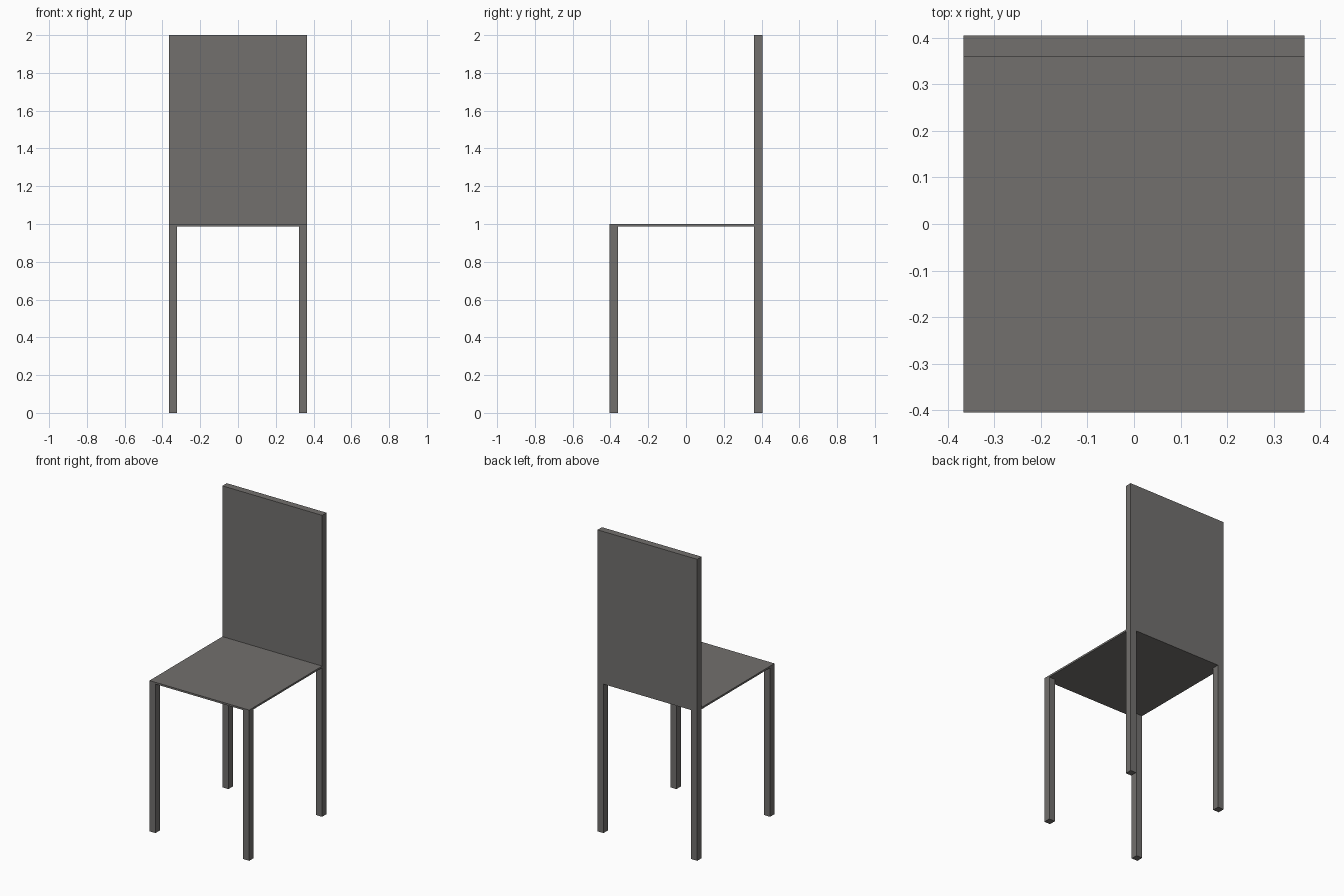
import bpy
import bmesh

if "Cube" in bpy.data.objects:
    bpy.data.objects.remove(bpy.data.objects["Cube"])

HALF_W, HALF_D = 0.366, 0.405      # overall half width and half depth
LEG_W, LEG_D = 0.044, 0.046        # leg cross-section
SEAT_TOP, SEAT_T, TOP = 1.0, 0.012, 2.0

grey = bpy.data.materials.new("warm grey")
grey.diffuse_color = (0.168, 0.162, 0.155, 1.0)
grey.use_nodes = True
grey.node_tree.nodes["Principled BSDF"].inputs["Base Color"].default_value = grey.diffuse_color


def finish(name, bm):
    bmesh.ops.recalc_face_normals(bm, faces=bm.faces)
    mesh = bpy.data.meshes.new(name)
    bm.to_mesh(mesh)
    bm.free()
    mesh.materials.append(grey)
    obj = bpy.data.objects.new(name, mesh)
    bpy.context.collection.objects.link(obj)
    return obj


def box(name, lo, hi):
    bm = bmesh.new()
    bmesh.ops.create_cube(bm, size=1.0)
    for v in bm.verts:
        v.co = [hi[i] if v.co[i] > 0 else lo[i] for i in range(3)]
    return finish(name, bm)


def extruded_profile(name, points, y0, y1):
    """Extrude an x-z outline along y."""
    bm = bmesh.new()
    face = bm.faces.new([bm.verts.new((x, y0, z)) for x, z in points])
    result = bmesh.ops.extrude_face_region(bm, geom=[face], use_keep_orig=True)
    for v in result["geom"]:
        if isinstance(v, bmesh.types.BMVert):
            v.co.y = y1
    return finish(name, bm)


seat_bottom = SEAT_TOP - SEAT_T
inner = HALF_W - LEG_W

# Backrest and rear legs are one flat, arch-shaped slab
half = [(HALF_W, TOP), (HALF_W, 0), (inner, 0), (inner, seat_bottom)]
outline = half + [(-x, z) for x, z in reversed(half)]
extruded_profile("backrest_with_rear_legs", outline, HALF_D - LEG_D, HALF_D)

# Thin seat panel
box("seat", (-HALF_W, -HALF_D, seat_bottom), (HALF_W, HALF_D - LEG_D, SEAT_TOP))

# Front legs
for side, x0 in (("left", -HALF_W), ("right", inner)):
    box(f"front_leg_{side}", (x0, -HALF_D, 0),
        (x0 + LEG_W, -HALF_D + LEG_D, seat_bottom))
